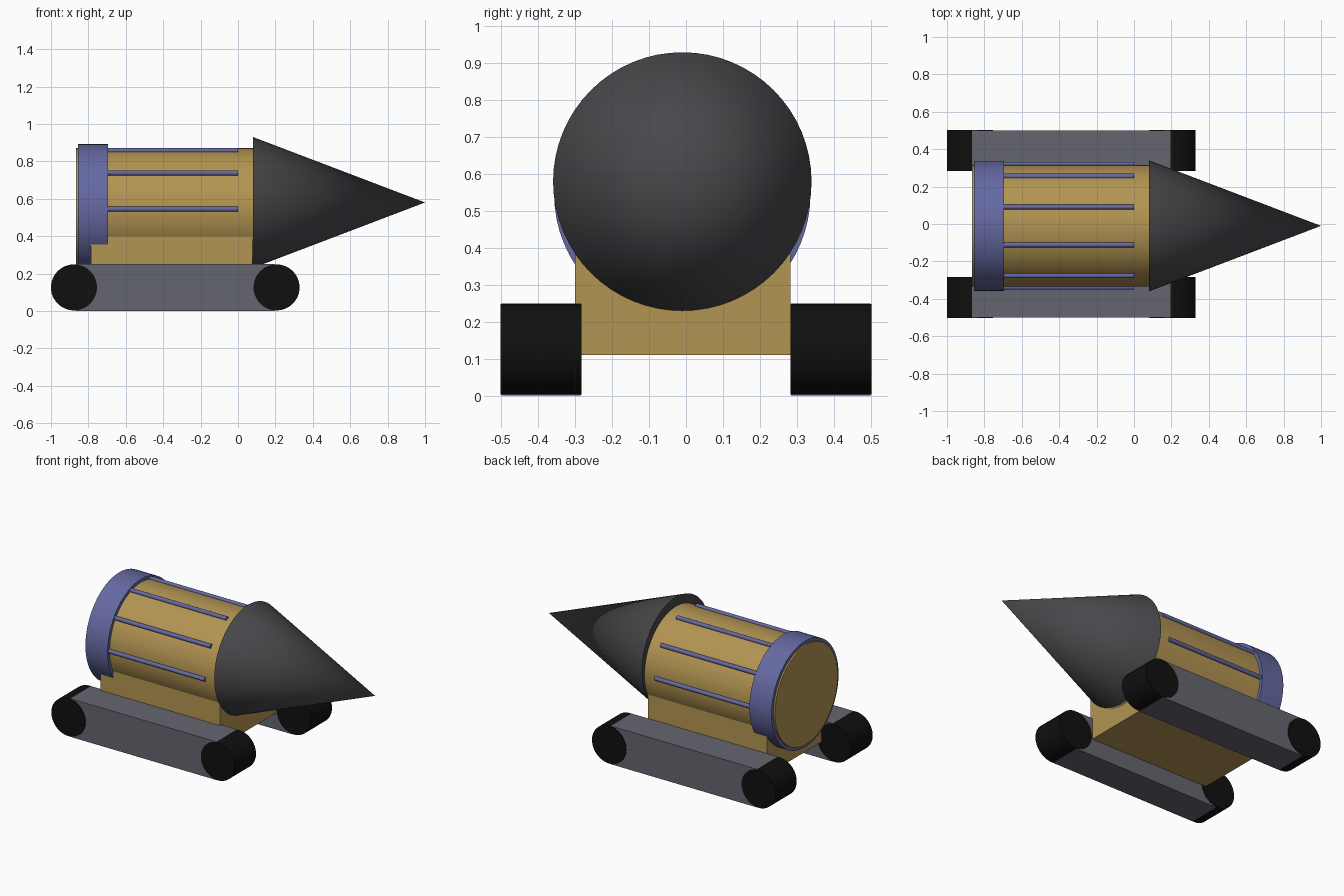
import bpy
from math import pi, sin, cos, radians

if "Cube" in bpy.data.objects:
    bpy.data.objects.remove(bpy.data.objects["Cube"])


def material(name, rgb):
    m = bpy.data.materials.new(name)
    m.diffuse_color = (*rgb, 1)
    m.use_nodes = True
    m.node_tree.nodes["Principled BSDF"].inputs["Base Color"].default_value = m.diffuse_color
    return m


TAN = material("tan_paint", (0.45, 0.30, 0.085))
BLUE = material("blue_paint", (0.13, 0.14, 0.36))
GREY = material("track_grey", (0.13, 0.13, 0.16))
DARK = material("dark_metal", (0.065, 0.065, 0.072))
BLACK = material("black_rubber", (0.005, 0.005, 0.005))


def finish(name, mat, smooth=True):
    ob = bpy.context.object
    ob.name = name
    ob.data.materials.append(mat)
    if smooth:
        bpy.ops.object.shade_smooth_by_angle()
    return ob


def box(name, mat, x, y, z):
    # x, y, z are (low, high) ranges
    bpy.ops.mesh.primitive_cube_add(size=1, location=[sum(r) / 2 for r in (x, y, z)])
    bpy.context.object.scale = [r[1] - r[0] for r in (x, y, z)]
    bpy.ops.object.transform_apply(location=False, rotation=False, scale=True)
    return finish(name, mat, False)


def rod_x(name, mat, x0, x1, y, z, r, r_end=None, sides=64):
    # round part lying along x; r_end = 0 makes a cone
    bpy.ops.mesh.primitive_cone_add(
        vertices=sides, radius1=r, radius2=r if r_end is None else r_end,
        depth=x1 - x0, location=((x0 + x1) / 2, y, z), rotation=(0, pi / 2, 0))
    return finish(name, mat)


AY, AZ = -0.01, 0.545  # body axis

# Body, base block and rear band
rod_x("body_barrel", TAN, -0.865, 0.08, AY, AZ, 0.325)
box("base_block", TAN, (-0.785, 0.078), (-0.30, 0.283), (0.11, 0.50))
rod_x("rear_band", BLUE, -0.855, -0.695, AY, AZ, 0.347)

# Drill nose
rod_x("drill_cone", DARK, 0.08, 1.0, AY, 0.58, 0.35, 0)

# Ribs around the upper half of the barrel
for i in range(6):
    a = radians(36 * i)
    rod_x(f"body_rib_{i + 1}", BLUE, -0.70, 0.0,
          AY + 0.328 * cos(a), AZ + 0.328 * sin(a), 0.0135, sides=16)

# Tracks with a roller at each end
for side, s in (("right", -1), ("left", 1)):
    box(f"{side}_track", GREY, (-0.865, 0.195), sorted((s * 0.285, s * 0.499)), (0, 0.25))
    for end, x in (("rear", -0.877), ("front", 0.206)):
        bpy.ops.mesh.primitive_cylinder_add(
            vertices=48, radius=0.123, depth=0.22,
            location=(x, s * 0.393, 0.126), rotation=(pi / 2, 0, 0))
        finish(f"{side}_{end}_roller", BLACK)
